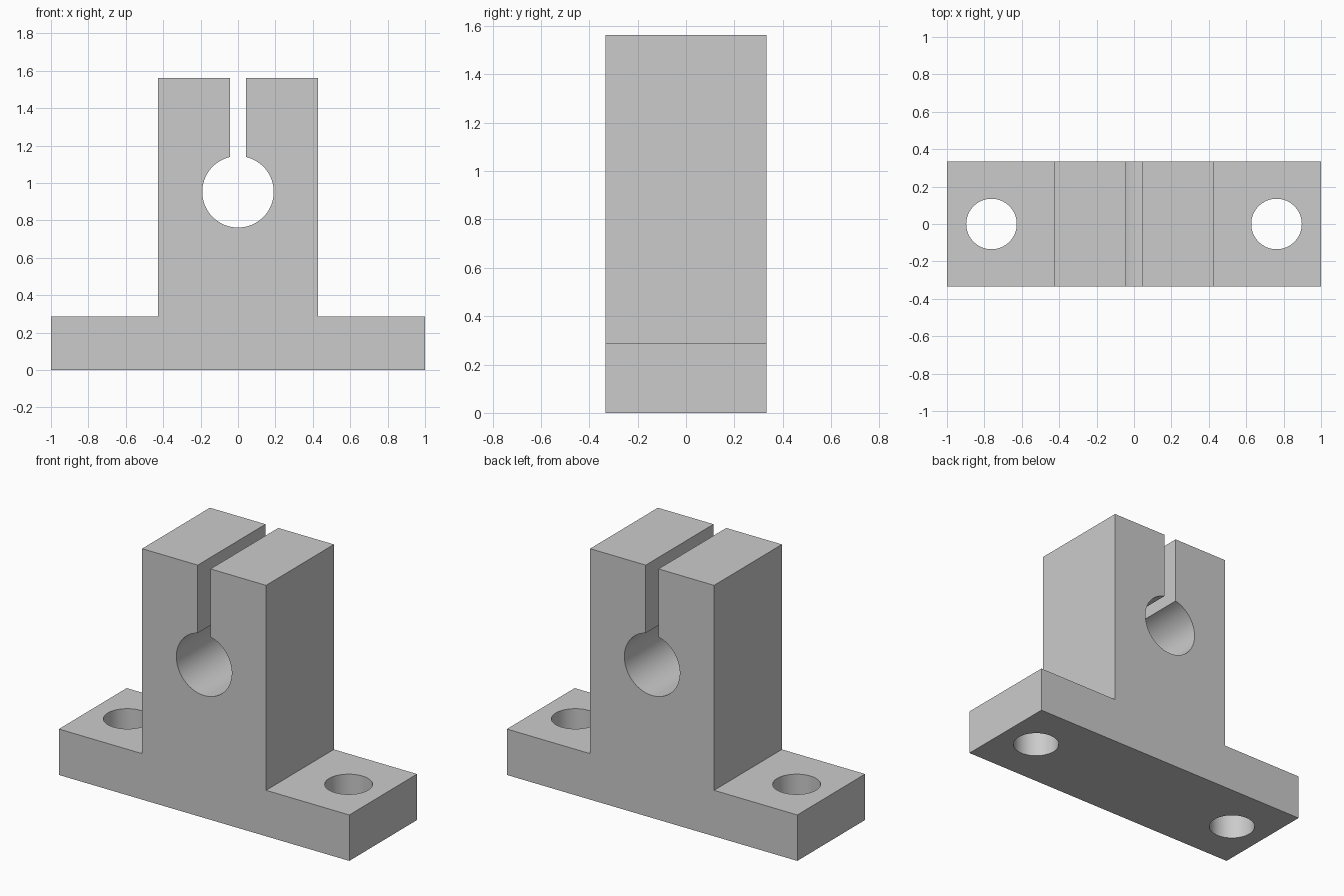
import bpy
import bmesh
import math

cube = bpy.data.objects.get("Cube")
if cube:
    bpy.data.objects.remove(cube, do_unlink=True)

# Main dimensions
DEPTH = 0.667
BASE_HALF, BASE_TOP = 1.0, 0.286
BLOCK_HALF, BLOCK_TOP = 0.427, 1.562
SLOT_HALF = 0.044
BORE_Z, BORE_R = 0.953, 0.191
HOLE_X, HOLE_R = 0.762, 0.135
SEGMENTS = 64

# Grey metal
metal = bpy.data.materials.new("grey metal")
metal.use_nodes = True
grey = (0.6, 0.6, 0.6, 1.0)
metal.diffuse_color = grey
metal.node_tree.nodes["Principled BSDF"].inputs["Base Color"].default_value = grey


def extrude_profile(name, points):
    """Extrude an x-z outline through the full depth."""
    bm = bmesh.new()
    face = bm.faces.new([bm.verts.new((x, -DEPTH / 2, z)) for x, z in points])
    result = bmesh.ops.extrude_face_region(bm, geom=[face], use_keep_orig=True)
    moved = [v for v in result["geom"] if isinstance(v, bmesh.types.BMVert)]
    bmesh.ops.translate(bm, vec=(0, DEPTH, 0), verts=moved)
    bmesh.ops.recalc_face_normals(bm, faces=bm.faces[:])
    mesh = bpy.data.meshes.new(name)
    bm.to_mesh(mesh)
    bm.free()
    obj = bpy.data.objects.new(name, mesh)
    bpy.context.collection.objects.link(obj)
    mesh.materials.append(metal)
    return obj


def drill(obj, x):
    """Cut a vertical round hole through the base."""
    bpy.ops.mesh.primitive_cylinder_add(
        vertices=SEGMENTS, radius=HOLE_R, depth=BASE_TOP * 2, location=(x, 0, BASE_TOP / 2))
    cutter = bpy.context.object
    cutter.name = "hole_cutter"
    cutter.hide_render = True
    cutter.data.materials.append(metal)
    cut = obj.modifiers.new("bolt hole", "BOOLEAN")
    cut.operation = "DIFFERENCE"
    cut.solver = "EXACT"
    cut.object = cutter
    bpy.ops.object.select_all(action="DESELECT")
    obj.select_set(True)
    bpy.context.view_layer.objects.active = obj
    bpy.ops.object.modifier_apply(modifier=cut.name)
    bpy.data.objects.remove(cutter, do_unlink=True)


# Outline of the foot and upright, with the clamp slot opening into the bore
right_side = [(BASE_HALF, 0), (BASE_HALF, BASE_TOP), (BLOCK_HALF, BASE_TOP),
              (BLOCK_HALF, BLOCK_TOP), (SLOT_HALF, BLOCK_TOP)]
start = math.acos(SLOT_HALF / BORE_R)
sweep = math.pi + 2 * start
bore = []
for i in range(SEGMENTS + 1):
    a = start - sweep * i / SEGMENTS
    bore.append((BORE_R * math.cos(a), BORE_Z + BORE_R * math.sin(a)))
left_side = [(-x, z) for x, z in reversed(right_side)]
support = extrude_profile("shaft_support", right_side + bore + left_side)

# Bolt holes in both feet
for side in (-1, 1):
    drill(support, side * HOLE_X)

bpy.ops.object.shade_smooth_by_angle(angle=math.radians(30))
